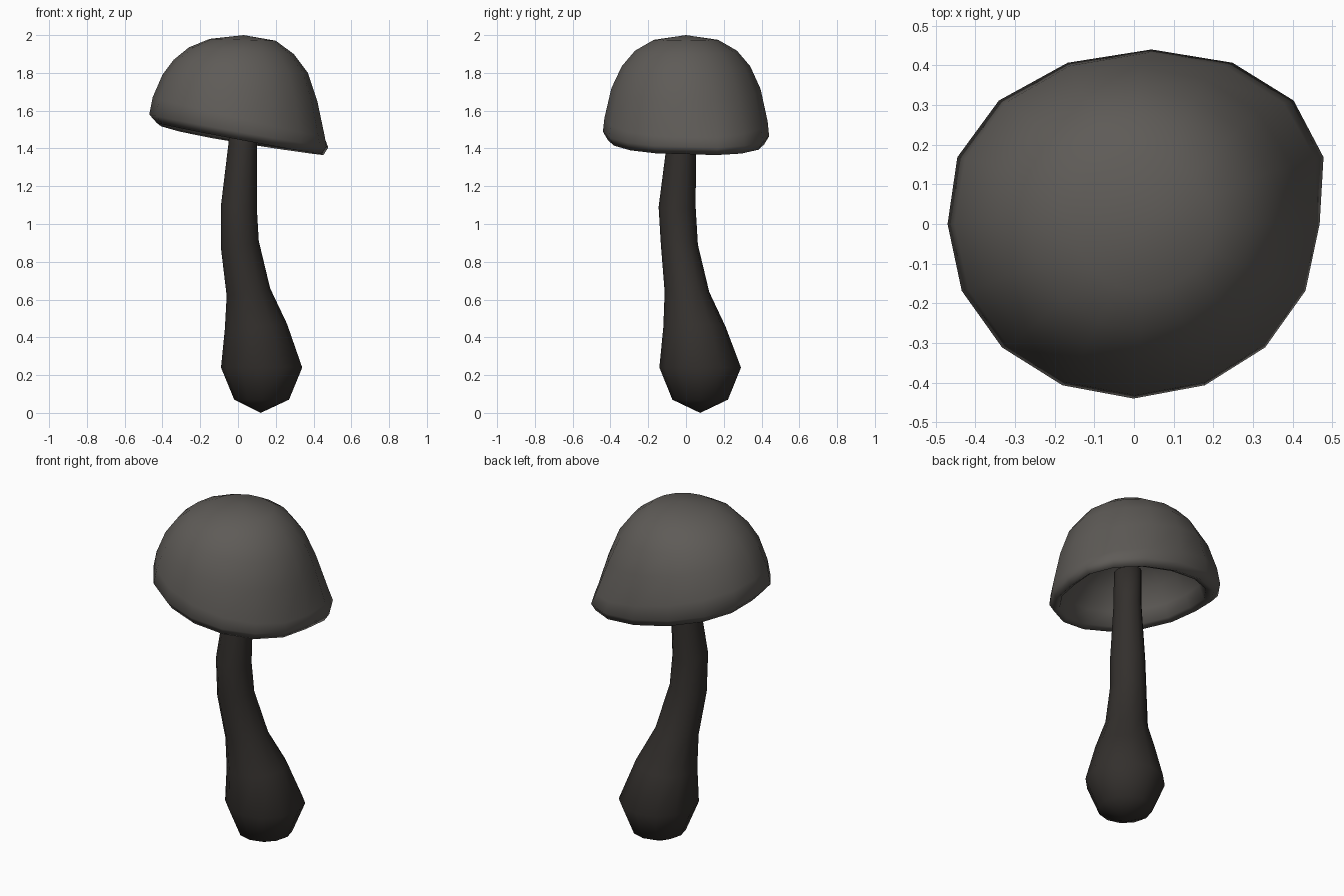
import bpy, bmesh, math


def material(name, rgb):
    m = bpy.data.materials.new(name)
    m.diffuse_color = (*rgb, 1)
    return m


def loft(name, rings, sides, start, end, mat):
    """Skin tilted rings (x_left, z_left, x_right, z_right, y_centre, y_radius, flare), closed by end points."""
    bm = bmesh.new()
    loops = []
    for xl, zl, xr, zr, yc, ry, k in rings:
        loop = []
        for i in range(sides):
            a = 2 * math.pi * i / sides
            s, t = math.sin(a), 0.5 + 0.5 * math.cos(a)
            # flare pushes the back right side out and lets the edge droop
            dx = k * (0.045 * s + 0.04 * math.sin(2 * a)) if s > 0 else 0
            dz = k * (0.018 * abs(s) + 0.012 * s)
            loop.append(bm.verts.new((xl + (xr - xl) * t + dx, yc + ry * s, zl + (zr - zl) * t - dz)))
        loops.append(loop)
    for a, b in zip(loops, loops[1:]):
        for i in range(sides):
            j = (i + 1) % sides
            bm.faces.new((a[i], a[j], b[j], b[i]))
    for loop, tip in ((loops[0], start), (loops[-1], end)):
        v = bm.verts.new(tip)
        for i in range(sides):
            bm.faces.new((loop[i], loop[(i + 1) % sides], v))
    bmesh.ops.recalc_face_normals(bm, faces=bm.faces)
    for f in bm.faces:
        f.smooth = True
    mesh = bpy.data.meshes.new(name)
    bm.to_mesh(mesh)
    bm.free()
    mesh.materials.append(mat)
    obj = bpy.data.objects.new(name, mesh)
    bpy.context.collection.objects.link(obj)
    return obj


# Bent stem with a bulbous foot
loft("stem", [
    (-0.02, 0.07, 0.27, 0.07, 0.075, 0.147, 0),
    (-0.09, 0.24, 0.34, 0.24, 0.075, 0.216, 0),
    (-0.07, 0.44, 0.26, 0.47, 0.045, 0.165, 0),
    (-0.06, 0.62, 0.17, 0.66, 0.005, 0.118, 0),
    (-0.09, 0.87, 0.11, 0.91, -0.035, 0.098, 0),
    (-0.09, 1.10, 0.10, 1.08, -0.047, 0.098, 0),
    (-0.05, 1.43, 0.10, 1.40, -0.025, 0.078, 0),
    (-0.04, 1.62, 0.11, 1.60, -0.01, 0.075, 0),
], 12, (0.12, 0.075, 0.0), (0.035, -0.01, 1.63), material("stem_dark", (0.033, 0.029, 0.026)))

# Tilted cap: hollow underside, rounded rim, then the dome
loft("cap", [
    (-0.19, 1.78, 0.23, 1.72, 0, 0.20, 0),
    (-0.30, 1.70, 0.33, 1.60, 0, 0.30, 0.3),
    (-0.36, 1.61, 0.385, 1.48, 0, 0.36, 0.6),
    (-0.385, 1.54, 0.41, 1.39, 0, 0.38, 1),
    (-0.43, 1.535, 0.44, 1.37, 0, 0.415, 1),
    (-0.47, 1.58, 0.468, 1.41, 0, 0.44, 1),
    (-0.452, 1.67, 0.46, 1.46, 0, 0.432, 0.7),
    (-0.40, 1.79, 0.42, 1.65, 0, 0.395, 0.2),
    (-0.34, 1.87, 0.37, 1.80, 0, 0.34, 0),
    (-0.26, 1.935, 0.295, 1.90, 0, 0.27, 0),
    (-0.15, 1.98, 0.20, 1.97, 0, 0.17, 0),
], 16, (0.03, 0, 1.79), (0.03, 0, 2.0), material("cap_grey", (0.113, 0.105, 0.096)))
